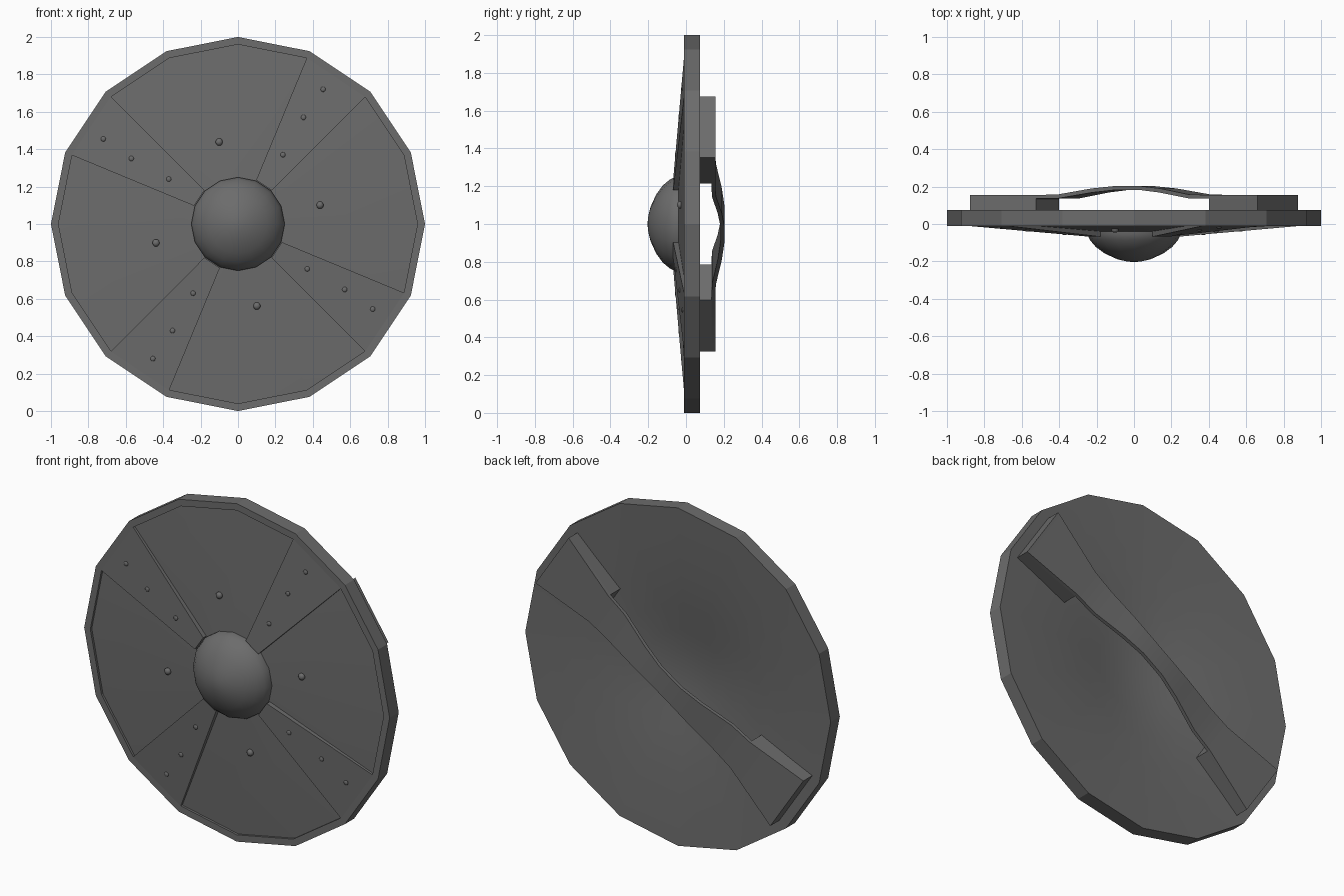
import bpy, bmesh, math
from mathutils import Vector, Matrix

cube = bpy.data.objects.get("Cube")
if cube:
    bpy.data.objects.remove(cube, do_unlink=True)

SIDES = 16
STEP = 2 * math.pi / SIDES

grey = bpy.data.materials.new("dark_iron_grey")
grey.use_nodes = True
COLOUR = (0.15, 0.15, 0.15, 1)
grey.diffuse_color = COLOUR
grey.node_tree.nodes["Principled BSDF"].inputs["Base Color"].default_value = COLOUR


def polar(r, angle, y):
    """Point on the disc plane, measured from its centre."""
    return Vector((r * math.cos(angle), y, 1 + r * math.sin(angle)))


def finish(bm, name, smooth_angle):
    bmesh.ops.recalc_face_normals(bm, faces=bm.faces[:])
    mesh = bpy.data.meshes.new(name)
    bm.to_mesh(mesh)
    bm.free()
    mesh.materials.append(grey)
    obj = bpy.data.objects.new(name, mesh)
    bpy.context.collection.objects.link(obj)
    bpy.ops.object.select_all(action='DESELECT')
    obj.select_set(True)
    bpy.context.view_layer.objects.active = obj
    bpy.ops.object.shade_smooth_by_angle(angle=math.radians(smooth_angle))
    return obj


def lathe(name, profile, smooth_angle):
    """Turn a list of (radius, y) around the disc axis."""
    bm = bmesh.new()
    rings = []
    for r, y in profile:
        if r == 0:
            rings.append([bm.verts.new(polar(0, 0, y))] * SIDES)
        else:
            rings.append([bm.verts.new(polar(r, i * STEP, y)) for i in range(SIDES)])
    for a, b in zip(rings, rings[1:]):
        for i in range(SIDES):
            j = (i + 1) % SIDES
            corners = list(dict.fromkeys((a[i], a[j], b[j], b[i])))
            bm.faces.new(corners)
    return finish(bm, name, smooth_angle)


def loft(name, sections, smooth_angle):
    """Join four-cornered sections into a closed bar."""
    bm = bmesh.new()
    rows = [[bm.verts.new(p) for p in s] for s in sections]
    for a, b in zip(rows, rows[1:]):
        for i in range(4):
            j = (i + 1) % 4
            bm.faces.new((a[i], a[j], b[j], b[i]))
    bm.faces.new(rows[0])
    bm.faces.new(rows[-1])
    return finish(bm, name, smooth_angle)


def rivet(name, centre, radius, depth):
    bm = bmesh.new()
    bmesh.ops.create_uvsphere(bm, u_segments=10, v_segments=6, radius=radius,
                              matrix=Matrix.Translation(centre) @ Matrix.Diagonal((1, depth, 1, 1)))
    return finish(bm, name, 60)


# Dished disc: hollow back, faceted rim, recessed front panels
lathe("shield_disc", [
    (0, -0.02), (0.12, -0.015), (0.25, 0.0), (0.4, 0.024), (0.6, 0.047), (0.8, 0.063),
    (1.0, 0.075), (1.0, -0.01), (0.96, -0.01), (0.96, 0.004), (0.24, -0.04), (0, -0.045)], 20)

# Central boss
lathe("boss", [(0.25, -0.03), (0.25, -0.055), (0.236, -0.085), (0.205, -0.122),
               (0.158, -0.157), (0.09, -0.188), (0.04, -0.2), (0, -0.204)], 40)

# Four raised strips between the panels, with rivets
for k in range(4):
    turn = k * math.pi / 2
    a, b = turn + 2 * STEP, turn + 3 * STEP
    loft(f"raised_strip_{k + 1}", [
        [polar(0.255, a, -0.068), polar(0.255, b, -0.068), polar(0.255, b, -0.03), polar(0.255, a, -0.03)],
        [polar(0.962, a, -0.01), polar(0.962, b, -0.01), polar(0.962, b, 0.01), polar(0.962, a, 0.01)]], 20)
    for n, (x, z) in enumerate([(0.455, 0.72), (0.35, 0.57), (0.24, 0.37)]):
        r, angle = math.hypot(x, z), math.atan2(z, x) + turn
        y = -0.068 + (r - 0.255) / 0.707 * 0.058
        rivet(f"strip_rivet_{k + 1}_{n + 1}", polar(r, angle, y), 0.014, 0.45)
    rivet(f"panel_rivet_{k + 1}", polar(0.45, math.radians(13) + turn, -0.031), 0.02, 0.8)

# Grip across the back: (distance along, half width, inner y, outer y)
AXIS = 1.5 * STEP
along = Vector((math.cos(AXIS), 0, math.sin(AXIS)))
across = Vector((-math.sin(AXIS), 0, math.cos(AXIS)))


def section(s, half, y0, y1):
    base = Vector((0, 0, 1)) + along * s
    return [base + across * w + Vector((0, y, 0))
            for w, y in ((-half, y0), (half, y0), (half, y1), (-half, y1))]


half_grip = [(0.924, 0.195, 0.135, 0.155), (0.556, 0.1125, 0.135, 0.155),
             (0.42, 0.105, 0.137, 0.158), (0.22, 0.08, 0.168, 0.19), (0.08, 0.066, 0.182, 0.203)]
grip = half_grip + [(-s, h, y0, y1) for s, h, y0, y1 in reversed(half_grip)]
loft("grip_strap", [section(*g) for g in grip], 20)

# Blocks that hold the grip off the disc
for side, label in ((1, "left"), (-1, "right")):
    loft(f"{label}_grip_block", [section(side * 0.924, 0.195, 0.04, 0.154),
                                 section(side * 0.556, 0.1125, 0.02, 0.154)], 20)
